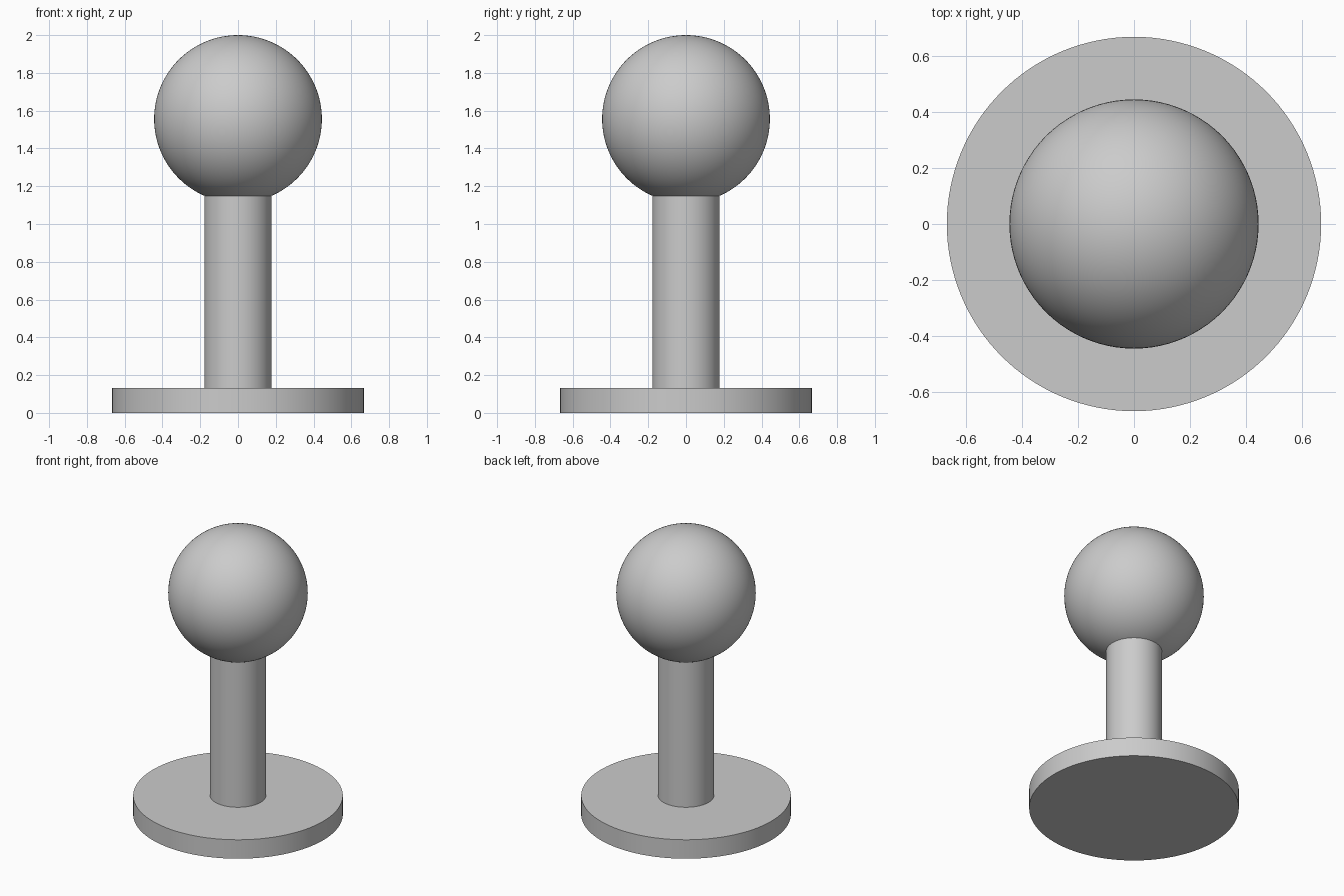
import bpy
import math

cube = bpy.data.objects.get("Cube")
if cube:
    bpy.data.objects.remove(cube, do_unlink=True)

# Single flat grey
grey = bpy.data.materials.new("light_grey")
grey.use_nodes = True
colour = (0.6, 0.6, 0.6, 1.0)
grey.diffuse_color = colour
grey.node_tree.nodes["Principled BSDF"].inputs["Base Color"].default_value = colour

BASE_RADIUS, BASE_TOP = 0.667, 0.133
STEM_RADIUS = 0.178
BALL_RADIUS = 0.444
BALL_CENTRE = 2.0 - BALL_RADIUS
# Height where the stem meets the ball
STEM_TOP = BALL_CENTRE - math.sqrt(BALL_RADIUS**2 - STEM_RADIUS**2)


def finish(name):
    obj = bpy.context.object
    obj.name = name
    obj.data.materials.append(grey)
    bpy.ops.object.shade_smooth_by_angle(angle=math.radians(30))


def disc(name, radius, bottom, top):
    bpy.ops.mesh.primitive_cylinder_add(
        vertices=128, radius=radius, depth=top - bottom,
        location=(0, 0, (bottom + top) / 2))
    finish(name)


# Round foot plate and upright
disc("base", BASE_RADIUS, 0, BASE_TOP)
disc("stem", STEM_RADIUS, BASE_TOP, STEM_TOP)

# Ball on top
bpy.ops.mesh.primitive_uv_sphere_add(
    segments=128, ring_count=64, radius=BALL_RADIUS, location=(0, 0, BALL_CENTRE))
finish("ball")
